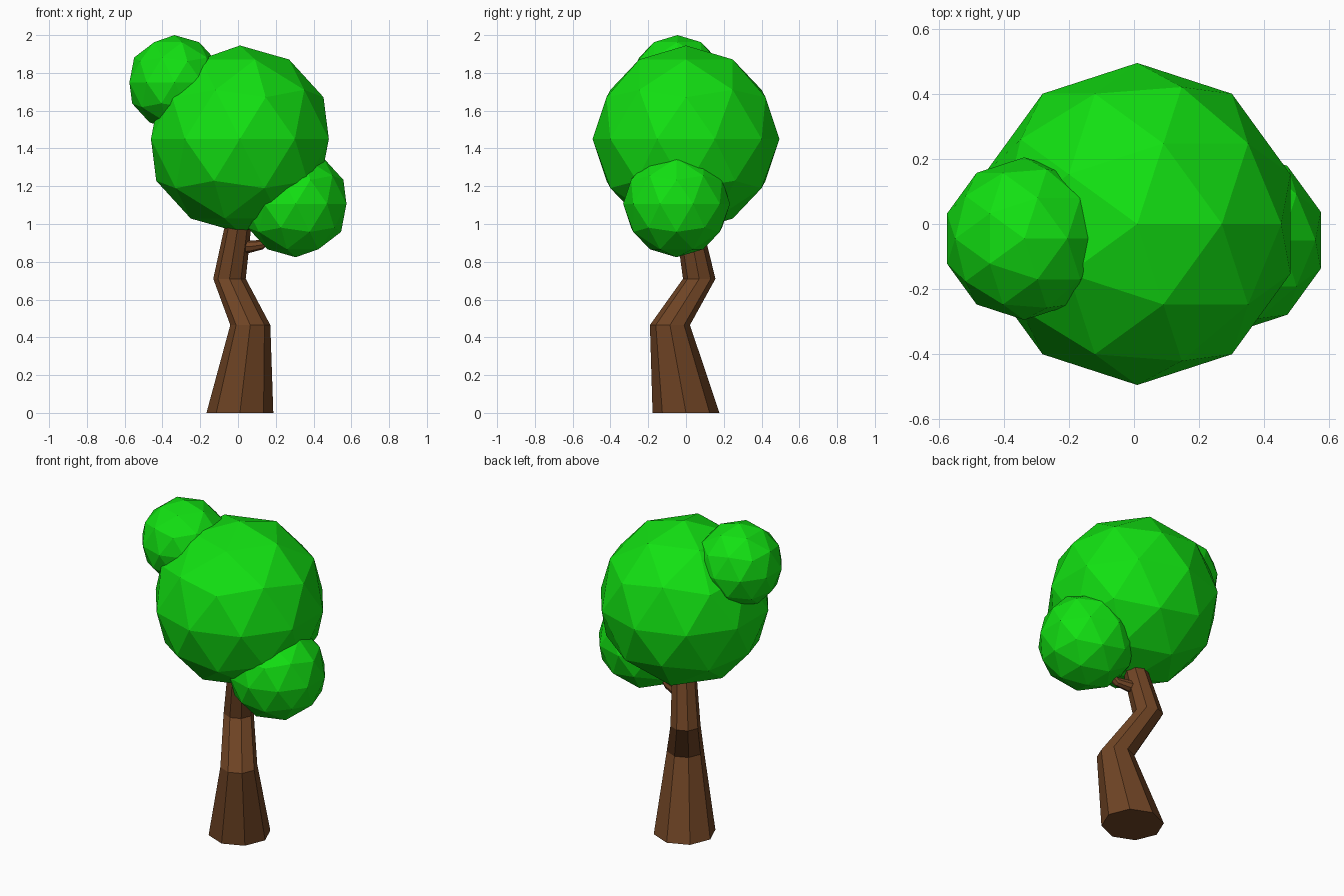
import bpy, bmesh, math
from mathutils import Vector

if "Cube" in bpy.data.objects:
    bpy.data.objects.remove(bpy.data.objects["Cube"])


def material(name, rgb):
    m = bpy.data.materials.new(name)
    m.diffuse_color = (*rgb, 1)
    m.use_nodes = True
    m.node_tree.nodes["Principled BSDF"].inputs["Base Color"].default_value = m.diffuse_color
    return m


LEAF = material("leaf_green", (0.006, 0.75, 0.006))
BARK = material("bark_brown", (0.16, 0.058, 0.018))


def foliage(name, centre, radius):
    bpy.ops.mesh.primitive_ico_sphere_add(subdivisions=2, radius=radius, location=centre)
    ob = bpy.context.object
    ob.name = name
    ob.data.materials.append(LEAF)


def limb(name, rings, u, v, sides=8):
    """Loft of (centre, radius) rings lying in the plane of axes u and v."""
    bm = bmesh.new()
    loops = []
    for centre, r in rings:
        loops.append([bm.verts.new(Vector(centre) + r * (
            u * math.cos(2 * math.pi * i / sides) + v * math.sin(2 * math.pi * i / sides)))
            for i in range(sides)])
    for a, b in zip(loops, loops[1:]):
        for i in range(sides):
            j = (i + 1) % sides
            bm.faces.new((a[i], a[j], b[j], b[i]))
    bm.faces.new(loops[0][::-1])
    bm.faces.new(loops[-1])
    bmesh.ops.recalc_face_normals(bm, faces=bm.faces)
    me = bpy.data.meshes.new(name)
    bm.to_mesh(me)
    bm.free()
    me.materials.append(BARK)
    bpy.context.collection.objects.link(bpy.data.objects.new(name, me))


# Crooked tapering trunk
X, Y, Z = Vector((1, 0, 0)), Vector((0, 1, 0)), Vector((0, 0, 1))
limb("trunk", [((0.01, 0, 0), 0.177), ((0.065, -0.085, 0.465), 0.106),
               ((-0.045, 0.07, 0.71), 0.086), ((0.01, 0.005, 1.05), 0.067)], X, Y)

# Short side branch reaching into the lower leaf ball
limb("branch", [((0.01, 0.03, 0.88), 0.038), ((0.06, 0.02, 0.88), 0.033),
                ((0.13, 0.0, 0.89), 0.025), ((0.24, -0.03, 0.99), 0.022)], Y, Z)

# Leaf balls
foliage("main_canopy", (0.01, 0, 1.45), 0.495)
foliage("upper_leaf_ball", (-0.337, -0.045, 1.75), 0.25)
foliage("lower_leaf_ball", (0.305, -0.05, 1.107), 0.283)
